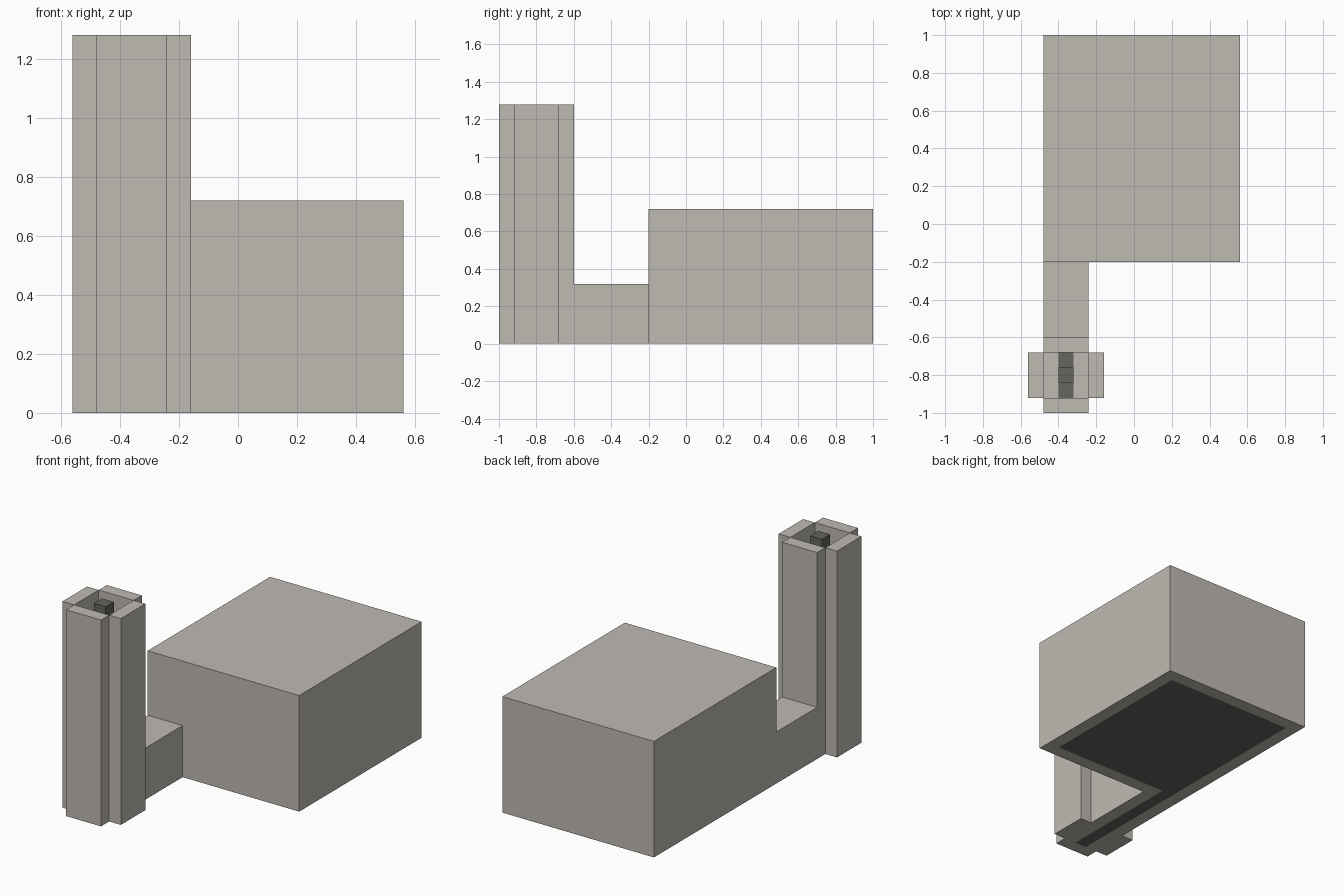
import bpy, bmesh
from mathutils import Vector

cube = bpy.data.objects.get("Cube")
if cube:
    bpy.data.objects.remove(cube, do_unlink=True)


def material(name, rgb):
    m = bpy.data.materials.new(name)
    m.use_nodes = True
    m.diffuse_color = (*rgb, 1)
    m.node_tree.nodes["Principled BSDF"].inputs["Base Color"].default_value = (*rgb, 1)
    return m


stone = material("warm grey stone", (0.52, 0.49, 0.45))
dark = material("dark grey", (0.127, 0.133, 0.117))


def finish(name, bm, *mats):
    mesh = bpy.data.meshes.new(name)
    bm.to_mesh(mesh)
    bm.free()
    for m in mats:
        mesh.materials.append(m)
    obj = bpy.data.objects.new(name, mesh)
    bpy.context.collection.objects.link(obj)


def prism(name, points, offset, mat, open_bottom=False):
    """Sweep a flat outline along an offset, optionally leaving the ground side open."""
    bm = bmesh.new()
    start = [bm.verts.new(p) for p in points]
    end = [bm.verts.new(Vector(p) + Vector(offset)) for p in points]
    bm.faces.new(start)
    bm.faces.new(end[::-1])
    for i in range(len(points)):
        bm.faces.new((start[i], start[i - 1], end[i - 1], end[i]))
    bm.normal_update()
    bmesh.ops.recalc_face_normals(bm, faces=bm.faces[:])
    if open_bottom:
        low = [f for f in bm.faces if all(v.co.z < 0.001 for v in f.verts)]
        bmesh.ops.delete(bm, geom=low, context="FACES_ONLY")
    finish(name, bm, mat)


def block(name, x, y, z, mat, open_bottom=False):
    pts = [(x[0], y[0], z[0]), (x[1], y[0], z[0]), (x[1], y[1], z[0]), (x[0], y[1], z[0])]
    prism(name, pts, (0, 0, z[1] - z[0]), mat, open_bottom)


T = 0.08                # wall thickness
HEIGHT = 1.28           # tower height
X0, X1 = -0.48, -0.24   # arm and well width
Y0, Y1 = -0.92, -0.68   # well depth

# Main building
block("main_block", (X0, 0.56), (-0.2, 1), (0, 0.72), stone, True)

# Low arm joined to the back wall of the tower
arm = [(Y1, 0), (-0.2, 0), (-0.2, 0.32), (Y1 + T, 0.32), (Y1 + T, HEIGHT), (Y1, HEIGHT)]
prism("arm_and_tower_back_wall", [(X0, y, z) for y, z in arm], (X1 - X0, 0, 0), stone, True)

# Other tower walls around the open well
block("tower_front_wall", (X0, X1), (Y0 - T, Y0), (0, HEIGHT), stone, True)
block("tower_right_wall", (X0 - T, X0), (Y0, Y1), (0, HEIGHT), stone)
block("tower_left_wall", (X1, X1 + T), (Y0, Y1), (0, HEIGHT), stone)

# Well floor with a dark strip and the central post
block("well_floor", (X0, X1), (Y0, Y1), (0, T), stone, True)
block("well_floor_strip", (X0 + T, X1 - T), (Y0, Y1), (T, T + 0.004), dark)
block("center_post", (X0 + T, X1 - T), (Y0 + T, Y1 - T), (T, HEIGHT), dark)

# Underside with an inset dark panel
bm = bmesh.new()
outline = [(X0, 1), (0.56, 1), (0.56, -0.2), (X1, -0.2), (X1, Y0 - T), (X0, Y0 - T)]
panel = bm.faces.new([bm.verts.new((x, y, 0)) for x, y in outline])
bm.normal_update()
rim = bmesh.ops.inset_region(bm, faces=[panel], thickness=T,
                             use_boundary=True, use_even_offset=True)["faces"]
for f in bm.faces:
    f.material_index = 0 if f in rim else 1
finish("underside", bm, stone, dark)
